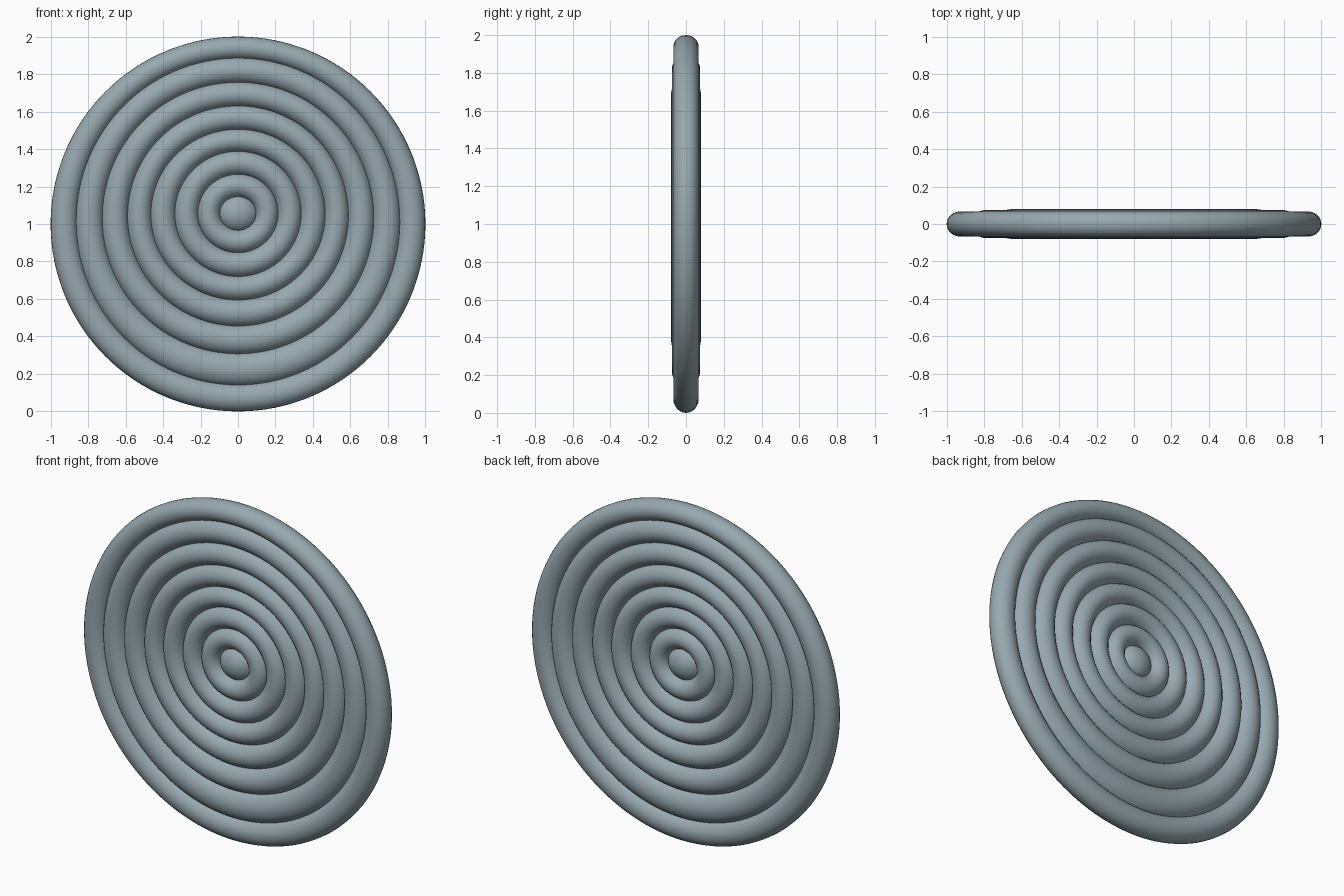
import bpy
import bmesh
from math import cos, sin, tau

if "Cube" in bpy.data.objects:
    bpy.data.objects.remove(bpy.data.objects["Cube"], do_unlink=True)

slate = bpy.data.materials.new("slate grey")
slate.use_nodes = True
colour = (0.31, 0.395, 0.43, 1)
slate.diffuse_color = colour
slate.node_tree.nodes["Principled BSDF"].inputs["Base Color"].default_value = colour

# Groove outlines from rim to middle: half width, half height, centre height
GROOVES = [
    (1.0, 1.0, 1.0), (0.863, 0.872, 1.013), (0.724, 0.724, 1.032),
    (0.589, 0.587, 1.043), (0.465, 0.455, 1.05), (0.337, 0.334, 1.054),
    (0.214, 0.209, 1.056), (0.098, 0.091, 1.056),
]
DEPTHS = [0.067, 0.075, 0.079, 0.079, 0.079, 0.078, 0.076]
OVERLAP = 0.007


def finish(bm, name):
    bmesh.ops.recalc_face_normals(bm, faces=bm.faces)
    mesh = bpy.data.meshes.new(name)
    bm.to_mesh(mesh)
    bm.free()
    mesh.materials.append(slate)
    mesh.polygons.foreach_set("use_smooth", [True] * len(mesh.polygons))
    obj = bpy.data.objects.new(name, mesh)
    bpy.context.collection.objects.link(obj)


def outline_point(groove, angle, grow):
    rx, rz, cz = groove
    return (rx + grow) * cos(angle), cz + (rz + grow) * sin(angle)


def ring(name, outer, inner, depth, outer_grow, segments=128, sides=24):
    """Rounded tube filling the band between two groove outlines."""
    bm = bmesh.new()
    loops = []
    for i in range(segments):
        a = tau * i / segments
        ox, oz = outline_point(outer, a, outer_grow)
        ix, iz = outline_point(inner, a, -OVERLAP)
        loop = []
        for j in range(sides):
            b = tau * j / sides
            t = (1 + cos(b)) / 2
            loop.append(bm.verts.new((ix + (ox - ix) * t, depth * sin(b), iz + (oz - iz) * t)))
        loops.append(loop)
    for i in range(segments):
        p, q = loops[i], loops[(i + 1) % segments]
        for j in range(sides):
            k = (j + 1) % sides
            bm.faces.new((p[j], p[k], q[k], q[j]))
    finish(bm, name)


# Nested coils
for n, depth in enumerate(DEPTHS):
    ring(f"coil_ring_{n + 1}", GROOVES[n], GROOVES[n + 1], depth, OVERLAP if n else 0)

# Centre knob
rx, rz, cz = GROOVES[-1]
bm = bmesh.new()
bmesh.ops.create_uvsphere(bm, u_segments=40, v_segments=20, radius=1)
bmesh.ops.scale(bm, vec=(rx + OVERLAP, 0.074, rz + OVERLAP), verts=bm.verts)
bmesh.ops.translate(bm, vec=(0, 0, cz), verts=bm.verts)
finish(bm, "centre_knob")
